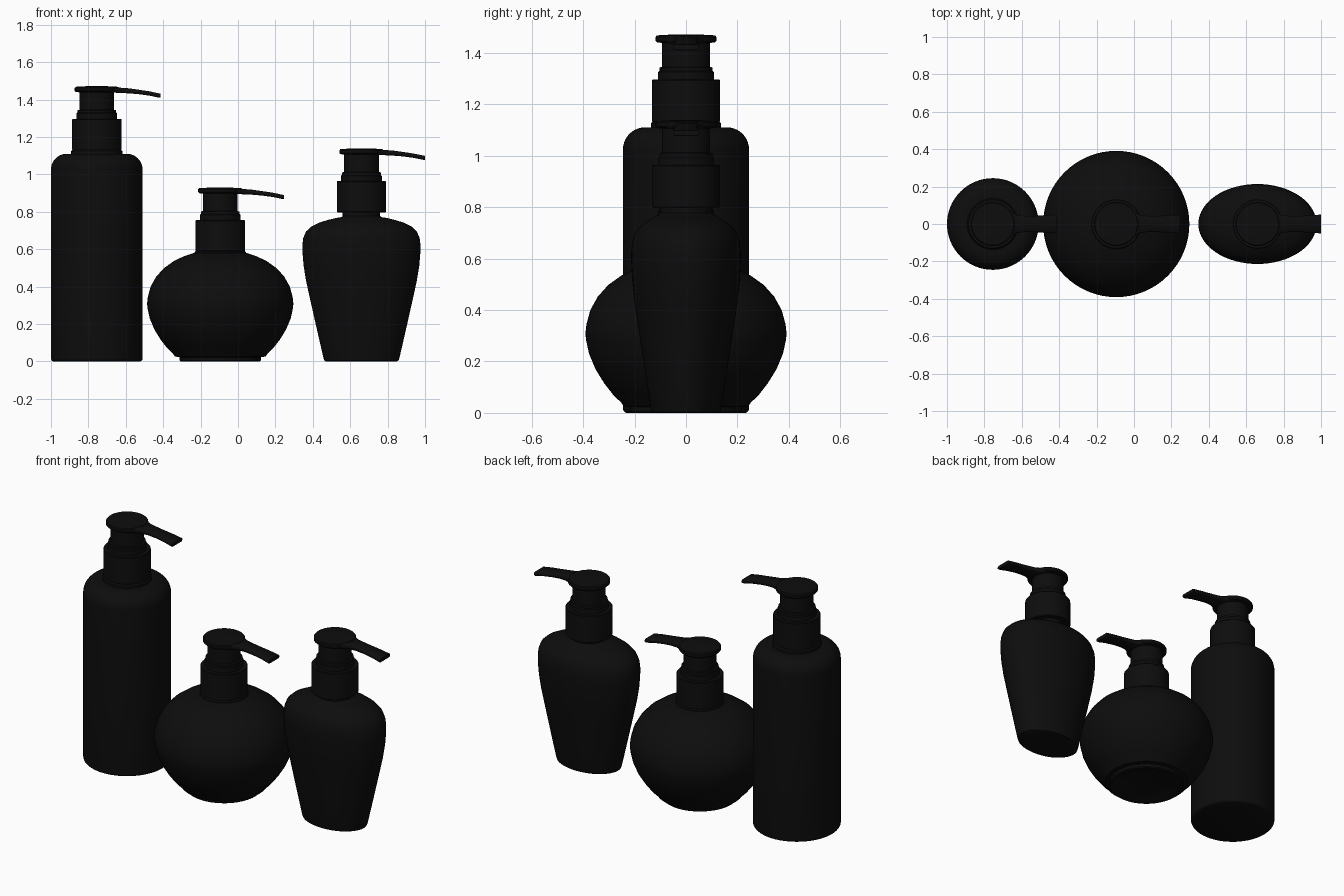
import bpy, bmesh, math

mat = bpy.data.materials.new("black_plastic")
mat.diffuse_color = (0.004, 0.004, 0.004, 1)


def finish(name, bm, loc, angle=35):
    bmesh.ops.recalc_face_normals(bm, faces=bm.faces)
    me = bpy.data.meshes.new(name)
    bm.to_mesh(me)
    bm.free()
    ob = bpy.data.objects.new(name, me)
    ob.location = loc
    me.materials.append(mat)
    bpy.context.collection.objects.link(ob)
    bpy.ops.object.select_all(action='DESELECT')
    bpy.context.view_layer.objects.active = ob
    ob.select_set(True)
    bpy.ops.object.shade_smooth_by_angle(angle=math.radians(angle))
    return ob


def loft(bm, rings):
    # bridge successive closed rings and cap both ends
    loops = [[bm.verts.new(p) for p in r] for r in rings]
    n = len(loops[0])
    for a, b in zip(loops, loops[1:]):
        for i in range(n):
            j = (i + 1) % n
            bm.faces.new((a[i], a[j], b[j], b[i]))
    bm.faces.new(loops[0][::-1])
    bm.faces.new(loops[-1])


def turned(name, profile, loc, n=64):
    # profile entries: radius, z and optional depth ratio (oval section)
    rings = []
    for r, z, *k in profile:
        k = k[0] if k else 1
        rings.append([(r * math.cos(2 * math.pi * i / n),
                       r * k * math.sin(2 * math.pi * i / n), z) for i in range(n)])
    bm = bmesh.new()
    loft(bm, rings)
    return finish(name, bm, loc)


def arc(cx, cz, rx, rz, a0, a1, steps):
    out = []
    for i in range(steps + 1):
        a = math.radians(a0 + (a1 - a0) * i / steps)
        out.append((cx + rx * math.cos(a), cz + rz * math.sin(a)))
    return out


def pump(prefix, x, z):
    loc = (x, 0, z)
    # screw collar, heights measured from its lower edge
    turned(prefix + "_collar", [(0.128, 0), (0.132, 0.004), (0.132, 0.163),
                                (0.129, 0.167), (0.10, 0.167)], loc)
    # stepped lock ring and plunger neck
    turned(prefix + "_lock_ring", [(0.109, 0.16), (0.109, 0.195), (0.104, 0.2),
                                   (0.104, 0.213), (0.09, 0.216)], loc)
    turned(prefix + "_plunger", [(0.093, 0.2), (0.093, 0.315)], loc)
    # press disc
    turned(prefix + "_press_disc", [(0.09, 0.308), (0.112, 0.311), (0.118, 0.317),
                                    (0.118, 0.332), (0.113, 0.338), (0.06, 0.341),
                                    (0.01, 0.341)], loc)
    # curved spout: distance, half width, underside, top
    path = [(0.03, 0.085, 0.309, 0.338), (0.085, 0.078, 0.308, 0.336),
            (0.105, 0.06, 0.306, 0.335), (0.13, 0.048, 0.305, 0.333),
            (0.17, 0.043, 0.303, 0.33), (0.22, 0.043, 0.299, 0.323),
            (0.28, 0.046, 0.291, 0.314), (0.333, 0.05, 0.28, 0.303),
            (0.341, 0.05, 0.281, 0.302)]
    c = 0.006
    bm = bmesh.new()
    loft(bm, [[(d, -w + c, lo), (d, w - c, lo), (d, w, lo + c), (d, w, hi - c),
               (d, w - c, hi), (d, -w + c, hi), (d, -w, hi - c), (d, -w, lo + c)]
              for d, w, lo, hi in path])
    finish(prefix + "_spout", bm, loc, 50)


# tall cylindrical bottle
X1, X2, X3 = -0.755, -0.095, 0.66
turned("tall_bottle", [(0.232, 0)] + arc(0.229, 0.016, 0.016, 0.016, -60, 0, 4)
       + arc(0.16, 1.025, 0.085, 0.085, 0, 90, 10) + [(0.10, 1.11)], (X1, 0, 0))
turned("tall_bottle_neck_ring", [(0.132, 1.105), (0.137, 1.11), (0.137, 1.125),
                                 (0.13, 1.132)], (X1, 0, 0))
pump("tall_pump", X1, 1.13)

# round bottle with a stepped foot
turned("round_bottle", [(0.17, 0.012), (0.19, 0.0), (0.212, 0.0), (0.217, 0.006),
                        (0.217, 0.022), (0.243, 0.026), (0.252, 0.04), (0.283, 0.07),
                        (0.318, 0.115), (0.352, 0.17), (0.377, 0.23), (0.389, 0.285),
                        (0.391, 0.31), (0.387, 0.345), (0.372, 0.4), (0.343, 0.452),
                        (0.303, 0.497), (0.25, 0.535), (0.195, 0.562), (0.14, 0.58),
                        (0.10, 0.588)], (X2, 0, 0))
turned("round_bottle_neck_ring", [(0.134, 0.565), (0.137, 0.57), (0.137, 0.585),
                                  (0.13, 0.592)], (X2, 0, 0))
pump("round_pump", X2, 0.588)

# oval tapered bottle with broad shoulders
K = 0.676
turned("oval_bottle", [(0.19, 0, K), (0.198, 0.004, K), (0.203, 0.018, K), (0.222, 0.1, K),
                       (0.247, 0.21, K), (0.273, 0.326, K), (0.296, 0.43, K),
                       (0.309, 0.51, K), (0.315, 0.58, K), (0.316, 0.62, K),
                       (0.311, 0.66, K), (0.296, 0.695, K), (0.268, 0.721, K),
                       (0.228, 0.741, 0.69), (0.18, 0.756, 0.74), (0.135, 0.767, 0.87),
                       (0.108, 0.771, 1), (0.1, 0.777, 1), (0.1, 0.81, 1)], (X3, 0, 0))
pump("oval_pump", X3, 0.797)
